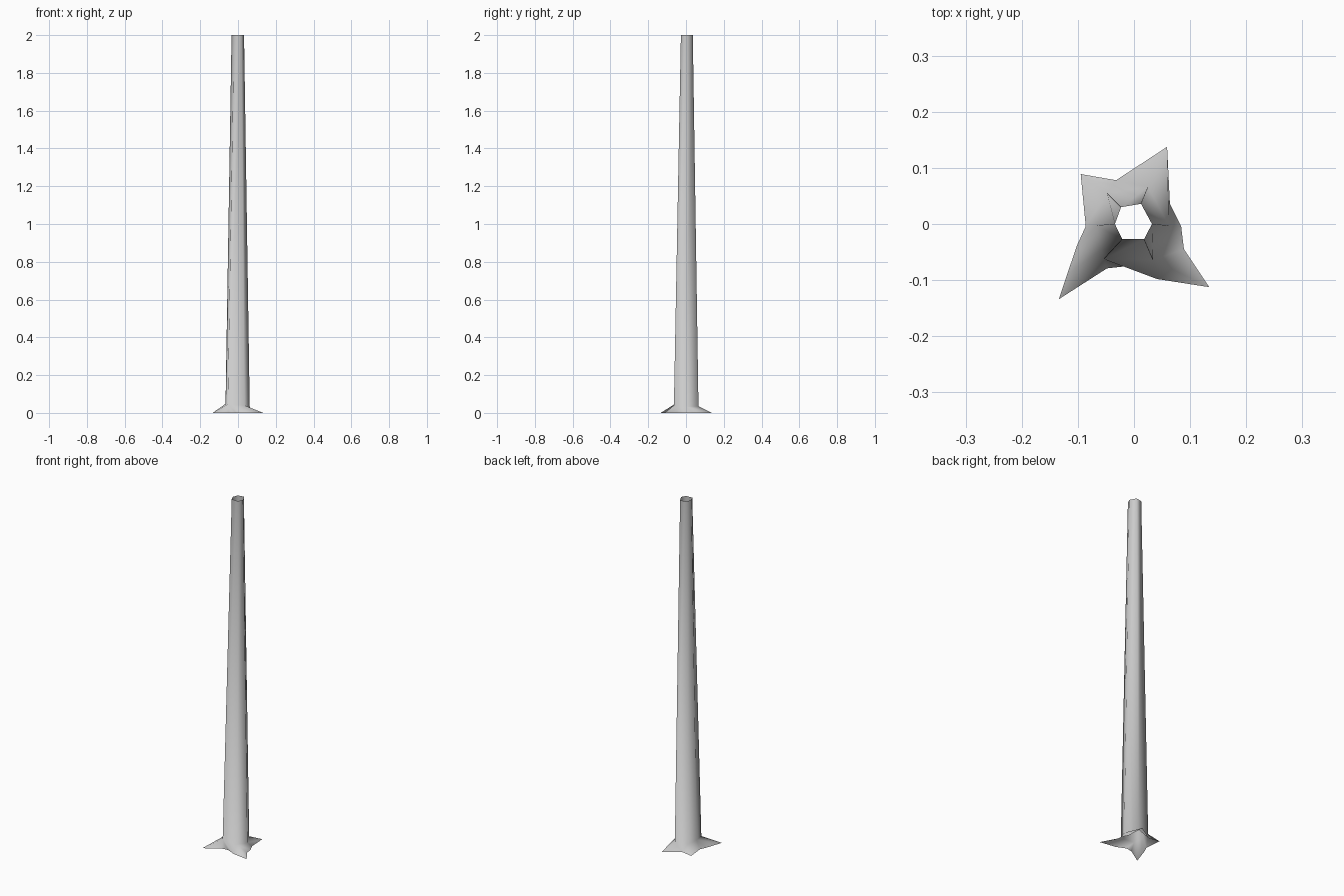
import bpy, bmesh, math

if "Cube" in bpy.data.objects:
    bpy.data.objects.remove(bpy.data.objects["Cube"])

# Cross-sections, counter-clockwise from the right-hand side
top = [(.032, 0), (.0125, .036), (-.023, .03), (-.034, 0), (-.021, -.027), (.018, -.027)]
collar = [(.062, -.003, .033), (.025, .066, .035), (-.048, .055, .04),
          (-.066, -.003, .048), (-.054, -.0625, .045), (.034, -.064, .04)]
roots = [(.084, -.004), (.064, .036), (.059, .1375), (-.032, .078), (-.095, .089),
         (-.086, -.004), (-.102, -.039), (-.134, -.134), (-.048, -.079), (-.011, -.075),
         (.041, -.098), (.134, -.1125), (.089, -.045)]

bm = bmesh.new()
top_v = [bm.verts.new((x, y, 2)) for x, y in top]
col_v = [bm.verts.new(p) for p in collar]
root_v = [bm.verts.new((x, y, 0)) for x, y in roots]

# Tapered six-sided trunk, open at the top
for i in range(6):
    j = (i + 1) % 6
    bm.faces.new((col_v[i], col_v[j], top_v[j], top_v[i]))


def turn(ring, i):
    """Angle of ring vertex i, growing steadily round the trunk."""
    co = ring[i % len(ring)].co
    a = math.atan2(co.y, co.x)
    if a < -0.1:
        a += 2 * math.pi
    return a + 2 * math.pi * (i // len(ring))


# Flared root skirt, open underneath: stitch collar to root outline by angle
i = j = 0
while i < 6 or j < 13:
    c, r = col_v[i % 6], root_v[j % 13]
    if j < 13 and (i == 6 or turn(root_v, j + 1) <= turn(col_v, i + 1) + 0.05):
        bm.faces.new((c, r, root_v[(j + 1) % 13]))
        j += 1
    else:
        bm.faces.new((c, r, col_v[(i + 1) % 6]))
        i += 1

for f in bm.faces:
    f.smooth = True
bmesh.ops.recalc_face_normals(bm, faces=bm.faces)
mesh = bpy.data.meshes.new("tree_trunk")
bm.to_mesh(mesh)
bm.free()
trunk = bpy.data.objects.new("tree_trunk", mesh)
bpy.context.collection.objects.link(trunk)
